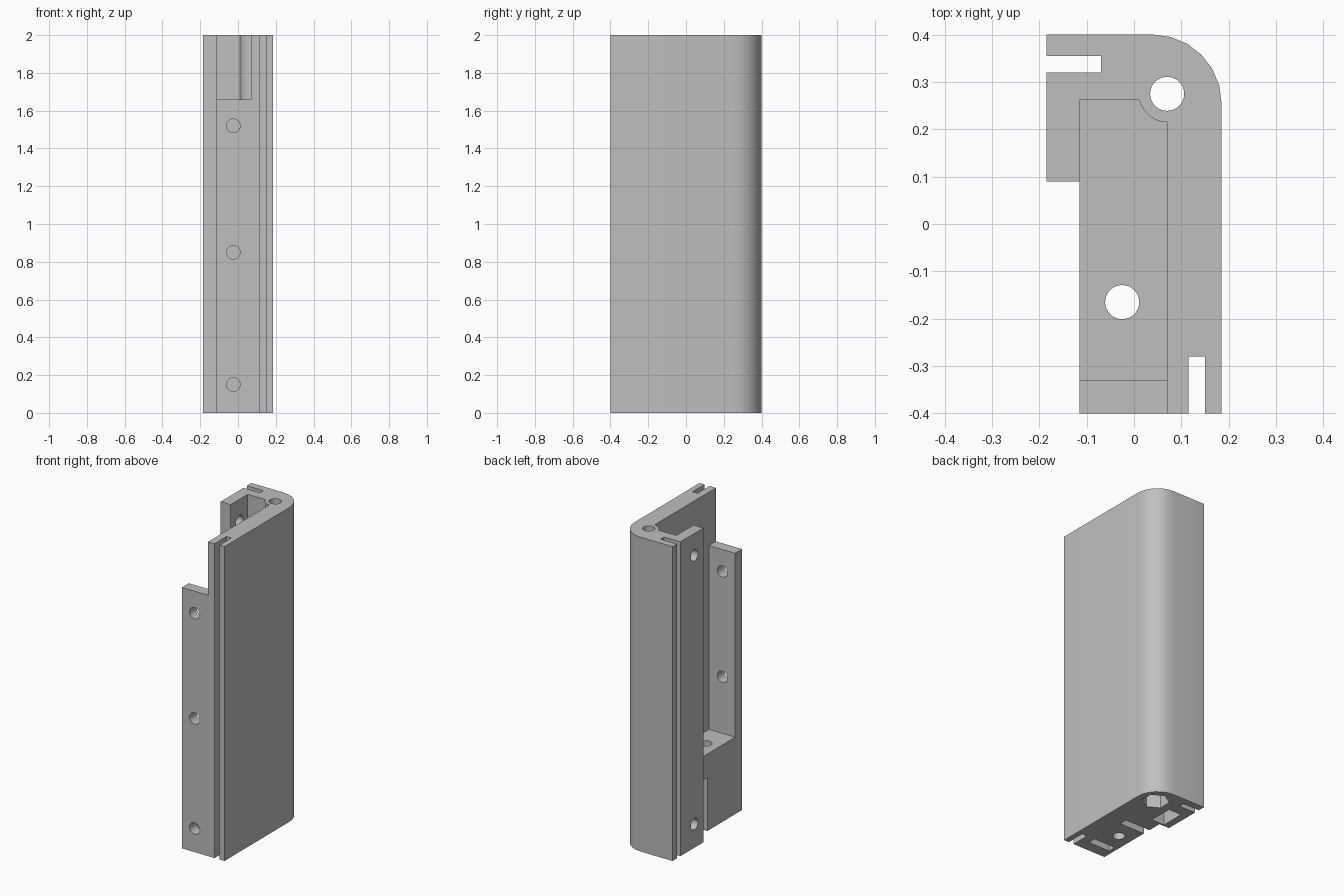
import bpy, bmesh
from math import sin, cos, pi, radians
from mathutils import Matrix

cube = bpy.data.objects.get("Cube")
if cube:
    bpy.data.objects.remove(cube)

# One plain grey material
grey = bpy.data.materials.new("grey")
grey.use_nodes = True
colour = (0.52, 0.52, 0.52, 1)
grey.diffuse_color = colour
grey.node_tree.nodes["Principled BSDF"].inputs["Base Color"].default_value = colour


def arc(cx, cy, r, start, end, steps):
    angles = [radians(start + (end - start) * i / steps) for i in range(steps + 1)]
    return [(cx + r * cos(a), cy + r * sin(a)) for a in angles]


def finish(name, bm):
    bmesh.ops.recalc_face_normals(bm, faces=bm.faces)
    mesh = bpy.data.meshes.new(name)
    bm.to_mesh(mesh)
    bm.free()
    mesh.materials.append(grey)
    obj = bpy.data.objects.new(name, mesh)
    bpy.context.collection.objects.link(obj)
    return obj


def prism(name, outline, z0, z1):
    """Extrude a flat outline from z0 to z1."""
    bm = bmesh.new()
    face = bm.faces.new([bm.verts.new((x, y, z0)) for x, y in outline])
    top = bmesh.ops.extrude_face_region(bm, geom=[face])["geom"]
    verts = [v for v in top if isinstance(v, bmesh.types.BMVert)]
    bmesh.ops.translate(bm, verts=verts, vec=(0, 0, z1 - z0))
    return finish(name, bm)


def block(name, x0, x1, y0, y1, z0, z1):
    return prism(name, [(x0, y0), (x1, y0), (x1, y1), (x0, y1)], z0, z1)


def drill(name, centre, axis, length, r=0.036, sides=32):
    turn = {"X": Matrix.Rotation(pi / 2, 4, "Y"),
            "Y": Matrix.Rotation(pi / 2, 4, "X"),
            "Z": Matrix.Identity(4)}[axis]
    bm = bmesh.new()
    bmesh.ops.create_cone(bm, cap_ends=True, segments=sides, radius1=r, radius2=r,
                          depth=length, matrix=Matrix.Translation(centre) @ turn)
    return finish(name, bm)


# Body: thick angled section with a rounded corner and two panel slots
outline = [(-0.115, -0.4), (0.115, -0.4), (0.115, -0.28), (0.15, -0.28),
           (0.15, -0.4), (0.185, -0.4)]
outline += arc(0.04, 0.255, 0.145, 0, 90, 6)
outline += [(-0.185, 0.4), (-0.185, 0.355), (-0.07, 0.355), (-0.07, 0.32),
            (-0.185, 0.32), (-0.185, 0.09), (-0.115, 0.09)]
body = prism("bracket_body", outline, 0, 2)

# Main pocket, leaving a round boss about the corner hole
pocket = [(-0.25, -0.33), (0.07, -0.33)]
pocket += arc(0.07, 0.275, 0.06, 270, 194, 8)
pocket += [(0.01, 0.262), (-0.115, 0.262), (-0.115, 0.09), (-0.25, -0.05)]
cutters = [
    prism("pocket_cutter", pocket, 0.49, 2.1),
    block("front_notch_cutter", -0.25, 0.07, -0.5, -0.3, 1.66, 2.1),
    # Nut slots in the underside
    block("front_nut_cutter", -0.09, 0.06, -0.33, -0.28, -0.1, 0.34),
    block("side_nut_cutter", -0.14, -0.05, 0.1, 0.25, -0.1, 0.34),
    block("side_slot_cutter", -0.25, 0.06, -0.05, 0.0, -0.1, 0.34),
    # Upright screw holes and the hexagonal nut seat
    drill("corner_hole_cutter", (0.07, 0.275, 1), "Z", 2.4),
    drill("floor_hole_cutter", (-0.025, -0.165, 0.2), "Z", 0.8),
    drill("hex_seat_cutter", (0.07, 0.275, 0), "Z", 0.2, 0.08, 6),
]
# Screw holes through the front plate and the side leg
for z in (0.15, 0.85, 1.52):
    cutters.append(drill("front_hole_cutter", (-0.025, -0.4, z), "Y", 0.2))
for z in (0.15, 1.86):
    cutters.append(drill("side_hole_cutter", (-0.18, 0.18, z), "X", 0.18))

# Apply the cuts, then discard the cutters
bpy.ops.object.select_all(action="DESELECT")
bpy.context.view_layer.objects.active = body
body.select_set(True)
for cutter in cutters:
    cutter.hide_render = True
    mod = body.modifiers.new("cut", "BOOLEAN")
    mod.operation = "DIFFERENCE"
    mod.solver = "EXACT"
    mod.object = cutter
    bpy.ops.object.modifier_apply(modifier=mod.name)
    bpy.data.objects.remove(cutter)

bpy.ops.object.shade_smooth_by_angle(angle=radians(30))
